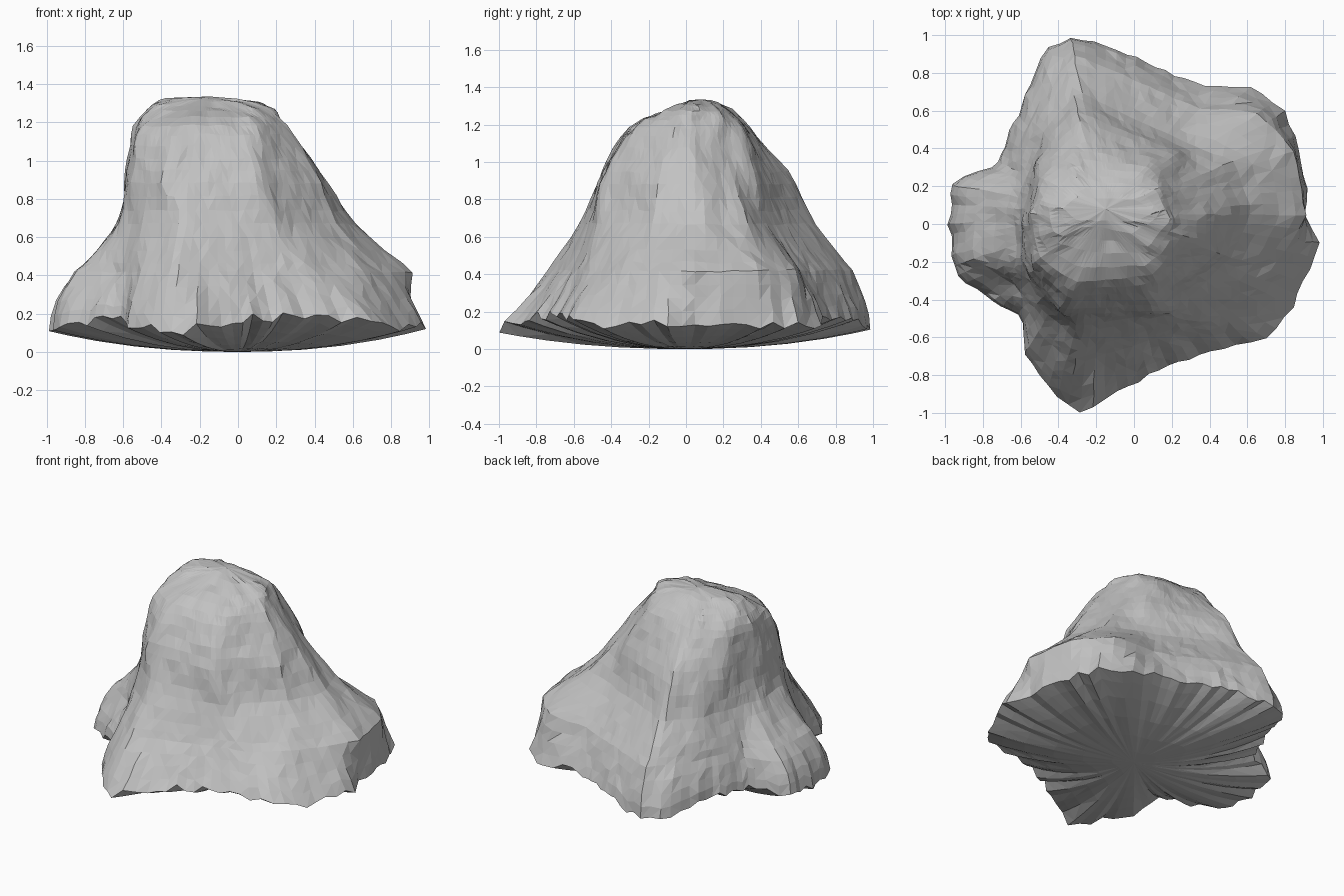
import bpy
import bmesh
import math
import random
from mathutils import Vector, noise

random.seed(7)
default_cube = bpy.data.objects.get("Cube")
if default_cube:
    bpy.data.objects.remove(default_cube, do_unlink=True)

SEGMENTS = 96
AXIS = Vector((-.15, .05))


def make_material(name, colour):
    material = bpy.data.materials.new(name)
    material.use_nodes = True
    material.diffuse_color = colour
    material.node_tree.nodes["Principled BSDF"].inputs["Base Color"].default_value = colour
    return material


def outline_radius(outline, angle):
    """Distance from the axis to the outline in one direction."""
    direction = Vector((math.cos(angle), math.sin(angle)))
    best = 0
    for i, point in enumerate(outline):
        start = Vector(point) - AXIS
        edge = Vector(outline[(i + 1) % len(outline)]) - AXIS - start
        bottom = direction.cross(edge)
        if abs(bottom) < 1e-9:
            continue
        distance = start.cross(edge) / bottom
        along = start.cross(direction) / bottom
        if distance > 0 and -.001 <= along <= 1.001:
            best = max(best, distance)
    return best


def sample(outline, height, tilt=0):
    """Even-angle ring of points on an outline, sinking towards +x by the tilt."""
    ring = []
    for i in range(SEGMENTS):
        angle = math.tau * i / SEGMENTS
        radius = outline_radius(outline, angle)
        x = AXIS.x + radius * math.cos(angle)
        y = AXIS.y + radius * math.sin(angle)
        ring.append(Vector((x, y, height - tilt * max(0, x - AXIS.x))))
    return ring


def spline(p, q, r, s, t):
    """Smooth curve from q to r."""
    bend = (2 * p - 5 * q + 4 * r - s) * t ** 2 + (3 * q - p - 3 * r + s) * t ** 3
    return q + ((r - p) * t + bend) / 2


def weather(p):
    """Roughen a surface point."""
    return p + noise.noise_vector(p * 5) * .01 + noise.noise_vector(p * 14) * .009


def bridge(bm, lower, upper):
    """Skin two rings with triangles, choosing the diagonals at random."""
    for i in range(SEGMENTS):
        j = (i + 1) % SEGMENTS
        a, b, c, d = lower[i], lower[j], upper[j], upper[i]
        if random.random() < .5:
            bm.faces.new((a, b, c))
            bm.faces.new((a, c, d))
        else:
            bm.faces.new((a, b, d))
            bm.faces.new((b, c, d))


def cap(bm, ring, centre):
    for i in range(SEGMENTS):
        bm.faces.new((ring[i], ring[(i + 1) % SEGMENTS], centre))


# Horizontal outlines of the rock, from the overhanging rim to the summit
rim = [(.91, .05), (.92, .2), (.88, .42), (.8, .6), (.6, .73), (.35, .74),
       (.15, .82), (-.05, .91), (-.35, 1), (-.47, .92), (-.6, .62), (-.74, .31),
       (-.96, .24), (-.98, 0), (-.96, -.26), (-.6, -.5), (-.58, -.7),
       (-.48, -.85), (-.3, -1.01), (.2, -.74), (.7, -.6), (.85, -.45), (.98, -.08)]
foot = [(.91, .05), (.85, .38), (.65, .6), (.35, .61), (-.31, .9), (-.44, .76),
        (-.56, .54), (-.66, .28), (-.82, .19), (-.86, -.18), (-.62, -.33),
        (-.5, -.58), (-.33, -.75), (.4, -.52), (.64, -.36), (.83, -.1)]
waist = [(.62, .08), (.54, .33), (.1, .51), (-.3, .7), (-.48, .5), (-.63, .08),
         (-.62, -.2), (-.5, -.41), (-.3, -.58), (.2, -.48), (.52, -.18)]
chest = [(.43, .06), (.22, .36), (-.29, .55), (-.5, .33), (-.59, 0), (-.55, -.25),
         (-.38, -.45), (.1, -.43), (.4, -.14)]
shoulder = [(.26, -.06), (.19, .17), (.08, .3), (-.3, .35), (-.47, .24), (-.55, .05),
            (-.5, -.18), (-.3, -.31), (.1, -.27)]
crown = [(.19, .02), (.12, .18), (-.3, .25), (-.46, .1), (-.42, -.05), (.08, -.12)]
summit = [(.12, .07), (0, .13), (-.3, .15), (-.38, .08), (-.3, .02), (0, .01)]

# The jagged rim dips where it reaches furthest out
rim_ring = sample(rim, 0)
for point in rim_ring:
    drop = max(0, point.length - .8)
    point.xy *= random.uniform(.985, 1.01)
    point.z = .18 - .3 * drop + random.uniform(-.025, .025)

levels = [sample(foot, .42), sample(waist, .67), sample(chest, .95),
          sample(shoulder, 1.18), sample(crown, 1.285, .03), sample(summit, 1.33, .09)]

# Underside rings curve down from the rim to the ground
rings = []
for scale in (.15, .35, .55, .75, .9):
    rings.append([Vector((p.x * scale, p.y * scale, p.z * scale ** 2.2))
                  for p in rim_ring])

# Skirt is cliff-like towards the right and back, and evenly sloped elsewhere
rings.append(rim_ring)
for step in (.25, .5, .75, 1):
    ring = []
    for a, b in zip(rim_ring, levels[0]):
        steepness = 1 + .8 * max(0, .3 * a.y - a.x)
        p = a.lerp(b, step ** steepness)
        p.z = a.z + (b.z - a.z) * step
        ring.append(weather(p))
    rings.append(ring)

# Flanks flow smoothly through the remaining outlines
for k, steps in enumerate((4, 4, 4, 3, 2)):
    before, after = levels[max(k - 1, 0)], levels[min(k + 2, len(levels) - 1)]
    for step in range(1, steps + 1):
        rings.append([weather(spline(*corners, step / steps))
                      for corners in zip(before, levels[k], levels[k + 1], after)])

bm = bmesh.new()
vert_rings = [[bm.verts.new(p) for p in ring] for ring in rings]
for lower, upper in zip(vert_rings, vert_rings[1:]):
    bridge(bm, lower, upper)
cap(bm, vert_rings[0], bm.verts.new((0, 0, 0)))
cap(bm, vert_rings[-1], bm.verts.new((AXIS.x, AXIS.y + .03, 1.335)))
bmesh.ops.recalc_face_normals(bm, faces=bm.faces)

mesh = bpy.data.meshes.new("boulder")
bm.to_mesh(mesh)
bm.free()
mesh.materials.append(make_material("stone grey", (.54, .54, .54, 1)))
boulder = bpy.data.objects.new("boulder", mesh)
bpy.context.collection.objects.link(boulder)
